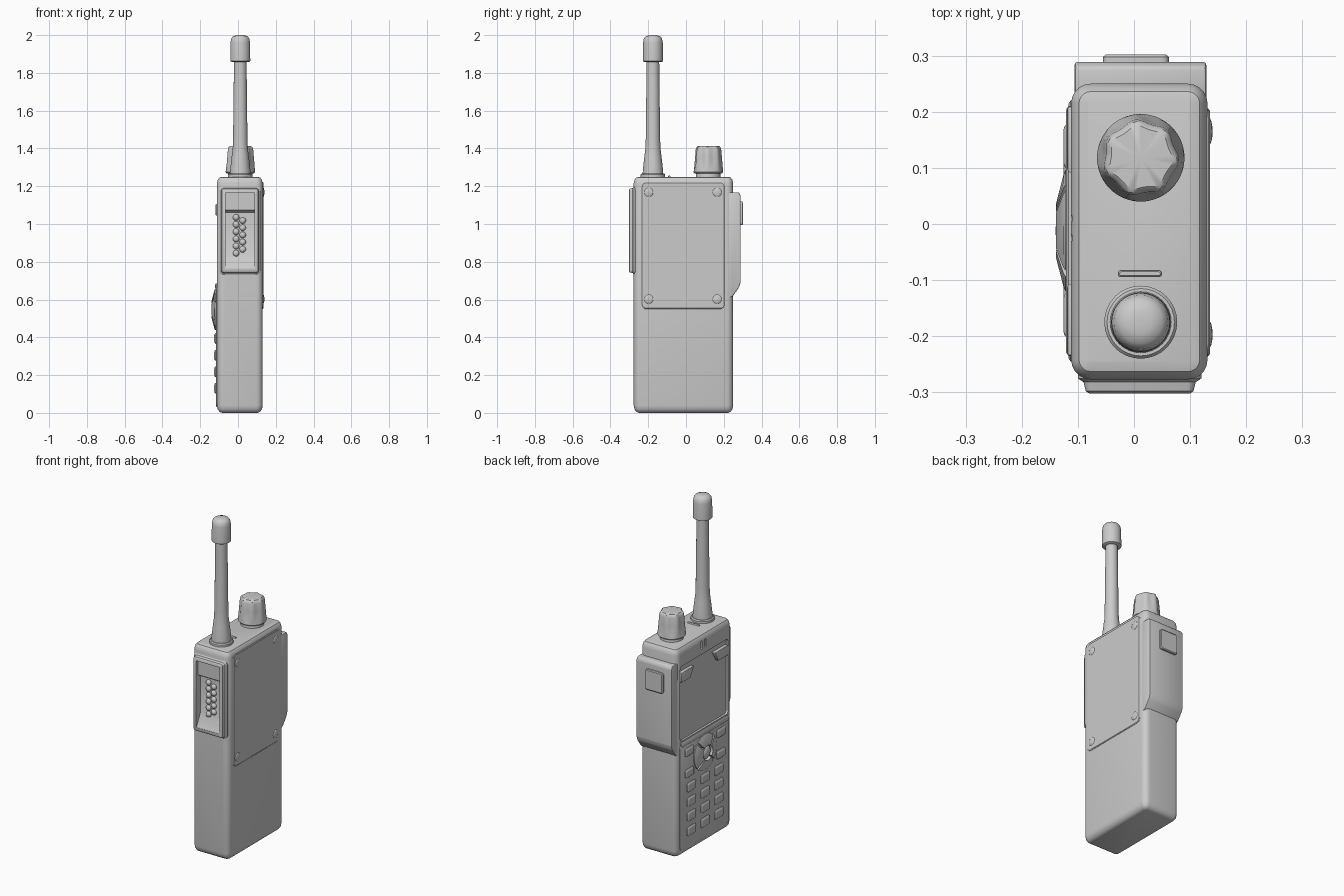
import bpy, bmesh, math
from math import sin, cos, pi, radians

if "Cube" in bpy.data.objects:
    bpy.data.objects.remove(bpy.data.objects["Cube"])


def finish(name, bm, angle=35, bevel=0):
    bmesh.ops.recalc_face_normals(bm, faces=bm.faces)
    if bevel:
        bmesh.ops.bevel(bm, geom=bm.edges[:], offset=bevel, segments=2,
                        profile=0.5, affect='EDGES', clamp_overlap=True)
    me = bpy.data.meshes.new(name)
    bm.to_mesh(me)
    bm.free()
    ob = bpy.data.objects.new(name, me)
    bpy.context.collection.objects.link(ob)
    bpy.ops.object.select_all(action='DESELECT')
    bpy.context.view_layer.objects.active = ob
    ob.select_set(True)
    bpy.ops.object.shade_smooth_by_angle(angle=radians(angle))
    return ob


def skin(bm, rings):
    n = len(rings[0])
    vs = [[bm.verts.new(p) for p in ring] for ring in rings]
    for a, b in zip(vs, vs[1:]):
        for i in range(n):
            bm.faces.new((a[i], a[(i + 1) % n], b[(i + 1) % n], b[i]))
    bm.faces.new(vs[0])
    bm.faces.new(vs[-1])


def place(axis, u, v, w):
    return {'x': (w, u, v), 'y': (u, w, v), 'z': (u, v, w)}[axis]


def loft(name, axis, u, v, r, steps, seg=5):
    """Rounded rectangle u x v stacked along axis; steps = (position, inset)."""
    rings = []
    for w, d in steps:
        rr = max(r - d, 0.004)
        ring = []
        for k, (cu, cv) in enumerate([(u[1] - d - rr, v[1] - d - rr), (u[0] + d + rr, v[1] - d - rr),
                                      (u[0] + d + rr, v[0] + d + rr), (u[1] - d - rr, v[0] + d + rr)]):
            for i in range(seg + 1):
                a = pi / 2 * (k + i / seg)
                ring.append(place(axis, cu + rr * cos(a), cv + rr * sin(a), w))
        rings.append(ring)
    bm = bmesh.new()
    skin(bm, rings)
    return finish(name, bm)


def lathe(name, x, y, prof, n=32, shape=lambda a, z: 1.0):
    bm = bmesh.new()
    skin(bm, [[(x + r * shape(2 * pi * i / n, z) * cos(2 * pi * i / n),
                y + r * shape(2 * pi * i / n, z) * sin(2 * pi * i / n), z)
               for i in range(n)] for r, z in prof])
    return finish(name, bm)


def prism(name, pts, x0, x1, bevel=0):
    """Side profile (y, z) pushed along x."""
    bm = bmesh.new()
    skin(bm, [[(x, y, z) for y, z in pts] for x in (x0, x1)])
    return finish(name, bm, 35, bevel)


def dome(name, pos, scale, seg=16):
    bm = bmesh.new()
    bmesh.ops.create_uvsphere(bm, u_segments=seg, v_segments=8, radius=1)
    for v in bm.verts:
        v.co = [p + s * c for p, s, c in zip(pos, scale, v.co)]
    return finish(name, bm)


def cut(ob, cutter):
    cutter.hide_render = True
    m = ob.modifiers.new("cut", 'BOOLEAN')
    m.operation, m.solver, m.object = 'DIFFERENCE', 'EXACT', cutter
    bpy.ops.object.select_all(action='DESELECT')
    bpy.context.view_layer.objects.active = ob
    ob.select_set(True)
    bpy.ops.object.modifier_apply(modifier=m.name)
    bpy.ops.object.shade_smooth_by_angle(angle=radians(35))


# Main body
body = loft("body", 'z', (-0.112, 0.131), (-0.277, 0.25), 0.035,
            [(0, 0.028), (0.006, 0.014), (0.02, 0.004), (0.04, 0),
             (1.215, 0), (1.235, 0.005), (1.246, 0.014), (1.25, 0.03)])

# Front connector frame with its hollow
frame = loft("connector_frame", 'y', (-0.1, 0.12), (0.73, 1.2), 0.025,
             [(-0.25, 0), (-0.275, 0), (-0.282, 0.01), (-0.298, 0.014), (-0.302, 0.02)])
hollow = prism("hollow_cutter", [(-0.35, 0.765), (-0.3, 0.765), (-0.262, 0.84), (-0.262, 1.06),
                                 (-0.286, 1.075), (-0.286, 1.165), (-0.35, 1.165)], -0.066, 0.088)
screen_cut = loft("screen_cutter", 'x', (-0.24, 0.215), (0.69, 1.14), 0.02, [(-0.15, 0), (-0.099, 0)])
slot_cuts = [loft("slot_cutter", 'x', (y - 0.006, y + 0.006), (1.17, 1.222), 0.005,
                  [(-0.15, 0), (-0.104, 0)]) for y in (-0.025, 0.01)]
cut(frame, hollow)
for c in [hollow, screen_cut] + slot_cuts:
    cut(body, c)
for c in [hollow, screen_cut] + slot_cuts:
    bpy.data.objects.remove(c)

# Contact pins, two staggered columns
for col, (x, z0, count) in enumerate([(-0.01, 0.845, 6), (0.025, 0.866, 5)]):
    for i in range(count):
        dome(f"contact_{col}_{i}", (x, -0.264, z0 + i * 0.038), (0.017, 0.014, 0.017), 12)

# Rear module and its button
prism("rear_module", [(0.22, 0.6), (0.249, 0.62), (0.281, 0.665), (0.289, 0.69),
                      (0.289, 1.15), (0.28, 1.168), (0.22, 1.168)], -0.106, 0.129, 0.006)
loft("rear_button", 'y', (-0.055, 0.062), (0.995, 1.118), 0.012,
     [(0.28, 0), (0.298, 0), (0.302, 0.005)])

# Side cover plate and screws
loft("side_cover", 'x', (-0.236, 0.206), (0.55, 1.222), 0.025,
     [(0.12, 0), (0.132, 0), (0.135, 0.004)])
for y in (-0.197, 0.165):
    for z in (0.602, 1.168):
        dome("cover_screw", (0.133, y, z), (0.007, 0.025, 0.025))

# Keypad plate, brow ridge and screen corner tabs
loft("keypad_plate", 'x', (-0.245, 0.22), (0.03, 0.675), 0.03,
     [(-0.1, 0), (-0.113, 0), (-0.117, 0.006)])
loft("keypad_brow", 'x', (-0.235, 0.21), (0.655, 0.685), 0.012,
     [(-0.1, 0), (-0.117, 0), (-0.121, 0.006)])
for y0, y1, slope in ((0.09, 0.21, 1), (-0.235, -0.105, -1)):
    bm = bmesh.new()
    low = (y0 + 0.035, y1) if slope > 0 else (y0, y1 - 0.035)
    skin(bm, [[(x, y0, 1.105), (x, y1, 1.105), (x, low[1], 1.045), (x, low[0], 1.045)]
              for x in (-0.09, -0.119)])
    finish("screen_tab", bm, 35, 0.005)


# Keys: four rows of three, plus two at each side of the pad
def key(y, z, h=0.028):
    loft("key", 'x', (y - 0.04, y + 0.04), (z - h, z + h), 0.012,
         [(-0.11, 0), (-0.12, 0), (-0.124, 0.004), (-0.126, 0.012)], 4)


for z in (0.13, 0.218, 0.306, 0.394):
    for y in (-0.142, -0.012, 0.118):
        key(y, z)
for z in (0.482, 0.61):
    for y in (-0.162, 0.138):
        key(y, z, 0.025)

# Four-way pad: sloped sectors around a domed centre
for k in range(4):
    bm = bmesh.new()
    rings = []
    for x, r0, r1 in ((-0.11, 0.045, 0.108), (-0.122, 0.045, 0.108), (-0.126, 0.048, 0.1)):
        arc = [pi / 2 * k + radians(-41 + 82 * i / 8) for i in range(9)]
        top = -0.139 if x < -0.121 else x
        rings.append([(x, -0.012 + r1 * cos(a), 0.548 + r1 * sin(a)) for a in arc] +
                     [(top, -0.012 + r0 * cos(a), 0.548 + r0 * sin(a)) for a in reversed(arc)])
    skin(bm, rings)
    finish("pad_sector", bm)
dome("pad_centre", (-0.118, -0.012, 0.548), (0.022, 0.042, 0.042), 24)

# Antenna
lathe("antenna_collar", 0.012, -0.175, [(0.065, 1.24), (0.065, 1.262), (0.06, 1.268)])
lathe("antenna_rod", 0.012, -0.175, [(0.055, 1.26), (0.053, 1.29), (0.045, 1.36), (0.04, 1.4),
                                     (0.038, 1.45), (0.033, 1.88)])
lathe("antenna_cap", 0.012, -0.175, [(0.046, 1.858), (0.053, 1.862), (0.052, 1.96), (0.048, 1.982),
                                     (0.038, 1.994), (0.02, 2.0), (0.003, 2.0)])
loft("index_bar", 'z', (-0.028, 0.049), (-0.094, -0.083), 0.004, [(1.24, 0), (1.254, 0), (1.257, 0.002)])


# Control knob with scooped flats fading towards the foot
def flats(a, z):
    depth = 0.1 * min(1, max(0, (z - 1.275) / 0.04))
    return 1 - depth * (0.5 - 0.5 * cos(7 * a + 0.6)) ** 0.8


lathe("knob_foot", 0.012, 0.118, [(0.065, 1.24), (0.065, 1.268), (0.058, 1.285)])
lathe("knob", 0.012, 0.118, [(0.072, 1.268), (0.078, 1.274), (0.078, 1.285), (0.076, 1.315), (0.073, 1.35),
                             (0.069, 1.395), (0.065, 1.407), (0.058, 1.412), (0.003, 1.413)], 56, flats)
